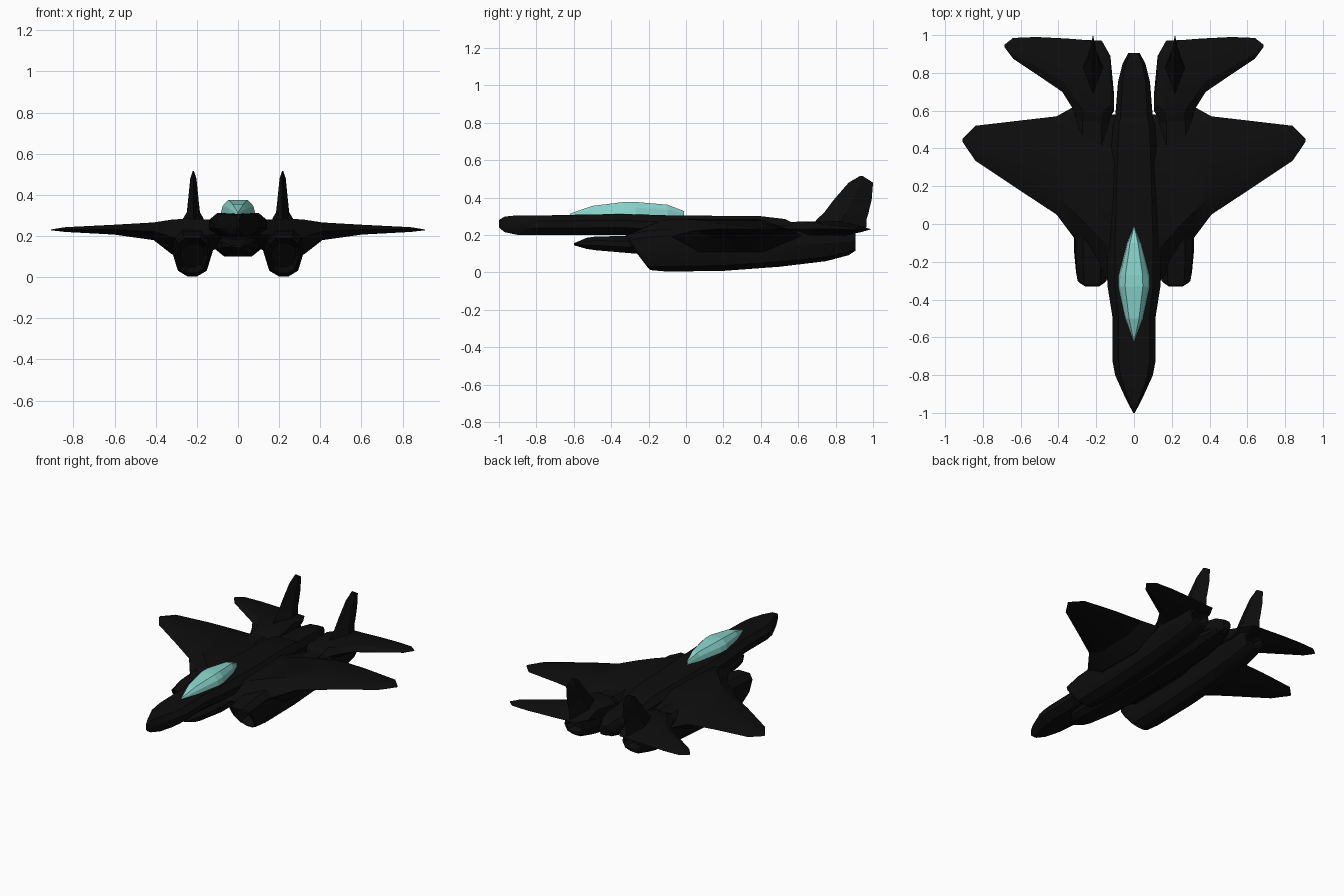
import bpy, bmesh, math
from mathutils import Vector

if "Cube" in bpy.data.objects:
    bpy.data.objects.remove(bpy.data.objects["Cube"])


def material(name, color):
    m = bpy.data.materials.new(name)
    m.use_nodes = True
    m.diffuse_color = color
    bsdf = m.node_tree.nodes["Principled BSDF"]
    bsdf.inputs["Base Color"].default_value = color
    bsdf.inputs["Roughness"].default_value = 0.6
    return m


BLACK = material("matte black", (0.004, 0.004, 0.004, 1))
GLASS = material("pale teal glass", (0.25, 0.66, 0.6, 1))


def loft(name, rings, mat, mirror=False, smooth=25):
    """Skin a list of equal-length rings and cap both ends."""
    bm = bmesh.new()
    loops = [[bm.verts.new(p) for p in ring] for ring in rings]
    n = len(loops[0])
    for a, b in zip(loops, loops[1:]):
        for i in range(n):
            j = (i + 1) % n
            bm.faces.new((a[i], a[j], b[j], b[i]))
    bm.faces.new(loops[0])
    bm.faces.new(loops[-1])
    bmesh.ops.recalc_face_normals(bm, faces=bm.faces)
    mesh = bpy.data.meshes.new(name)
    bm.to_mesh(mesh)
    bm.free()
    mesh.materials.append(mat)
    ob = bpy.data.objects.new(name, mesh)
    bpy.context.collection.objects.link(ob)
    if mirror:
        ob.modifiers.new("Mirror", "MIRROR").use_mirror_merge = False
    if smooth:
        bpy.ops.object.select_all(action="DESELECT")
        ob.select_set(True)
        bpy.context.view_layer.objects.active = ob
        bpy.ops.object.shade_smooth_by_angle(angle=math.radians(smooth))
    return ob


# Right half of each body cross-section: (width fraction, height fraction)
BOX = [(0.6, 0), (1, 0.35), (1, 0.7), (0.72, 1)]
POD = [(0.25, 0), (0.72, 0.12), (1, 0.5), (0.9, 0.85), (0.5, 1)]
DOME = [(1, 0), (0.88, 0.55), (0.55, 0.95)]


def body_ring(shape, y, half, low, high, cx=0, shear=0):
    full = shape + [(-x, t) for x, t in reversed(shape)]
    return [Vector((cx + x * half, y - shear * t, low + t * (high - low)))
            for x, t in full]


def foil_ring(x, lead, trail, low, high):
    mid, chord = (low + high) / 2, trail - lead
    ys = [lead + chord * f for f in (0.2, 0.7)]
    return [Vector(p) for p in ((x, lead, mid), (x, ys[0], high), (x, ys[1], high),
                                (x, trail, mid), (x, ys[1], low), (x, ys[0], low))]


# Fuselage with a wedge nose and tapering tail
fuselage = [(-1, .004, .24, .28), (-.97, .02, .215, .298), (-.9, .055, .2, .305),
            (-.8, .1, .2, .305), (-.73, .113, .2, .305), (-.5, .113, .2, .31),
            (-.33, .14, .2, .312), (-.1, .14, .18, .305), (.4, .12, .15, .3),
            (.53, .11, .15, .285), (.56, .1, .15, .27), (.75, .085, .15, .265),
            (.85, .06, .15, .255), (.905, .03, .17, .23)]
loft("fuselage", [body_ring(BOX, *s) for s in fuselage], BLACK)

# Belly fairing between the engines
belly = [(-.6, .025, .145, .155), (-.53, .065, .125, .185), (-.48, .08, .118, .192),
         (-.27, .1, .1, .195), (.3, .11, .1, .2), (.6, .095, .11, .2),
         (.75, .08, .13, .2), (.86, .05, .15, .2)]
loft("belly_fairing", [body_ring(BOX, *s) for s in belly], BLACK)

# Engine pods with raked, hollow intakes and recessed nozzles
pods = [(-.1, .06, .05, .16, .1), (-.2, .075, .02, .19, .13), (-.19, .085, .012, .2, .13),
        (-.1, .095, .004, .225, .1), (.2, .1, .008, .25, 0), (.5, .1, .03, .25, 0),
        (.75, .095, .06, .25, 0), (.87, .085, .092, .235, 0), (.905, .075, .115, .22, 0),
        (.905, .06, .13, .205, 0), (.85, .05, .14, .195, 0)]
loft("engine_pods", [body_ring(POD, y, h, a, b, .222, s) for y, h, a, b, s in pods],
     BLACK, mirror=True)

# Delta wings, blending thickly into the body
wings = [(0, -.3, .58, .15, .285), (.14, -.3, .58, .13, .28), (.24, -.17, .6, .1, .285),
         (.32, -.07, .62, .11, .28), (.41, .05, .57, .18, .266), (.6, .175, .548, .207, .255),
         (.84, .335, .52, .22, .243), (.908, .435, .45, .228, .232)]
loft("wings", [foil_ring(*s) for s in wings], BLACK, mirror=True)

# Tailplanes, including the booms carrying them
tails = [(.105, .6, .68, .21, .25), (.125, .57, .89, .2, .265), (.17, .5, .97, .19, .272),
         (.27, .5, .975, .19, .272), (.33, .62, .98, .2, .262), (.38, .7, .983, .208, .255),
         (.52, .795, .99, .214, .247), (.64, .875, .985, .22, .24), (.685, .935, .95, .228, .232)]
loft("tailplanes", [foil_ring(*s) for s in tails], BLACK, mirror=True)

# Upright fins with a diamond section
fins = [(.24, .67, .965, .055), (.285, .7, .965, .05), (.315, .735, .975, .032),
        (.39, .792, .993, .024), (.48, .87, 1, .015), (.515, .93, .945, .003)]
loft("tail_fins", [[Vector((.217, a, z)), Vector((.217 + h, (a + b) / 2, z)),
                    Vector((.217, b, z)), Vector((.217 - h, (a + b) / 2, z))]
                   for z, a, b, h in fins], BLACK, mirror=True)

# Faceted glass canopy
canopy = [(-.62, .002, .305, .315), (-.5, .048, .305, .358), (-.33, .085, .305, .38),
          (-.27, .082, .305, .38), (-.1, .038, .3, .365), (-.012, .002, .295, .33)]
loft("canopy", [body_ring(DOME, *s) for s in canopy], GLASS, smooth=0)
